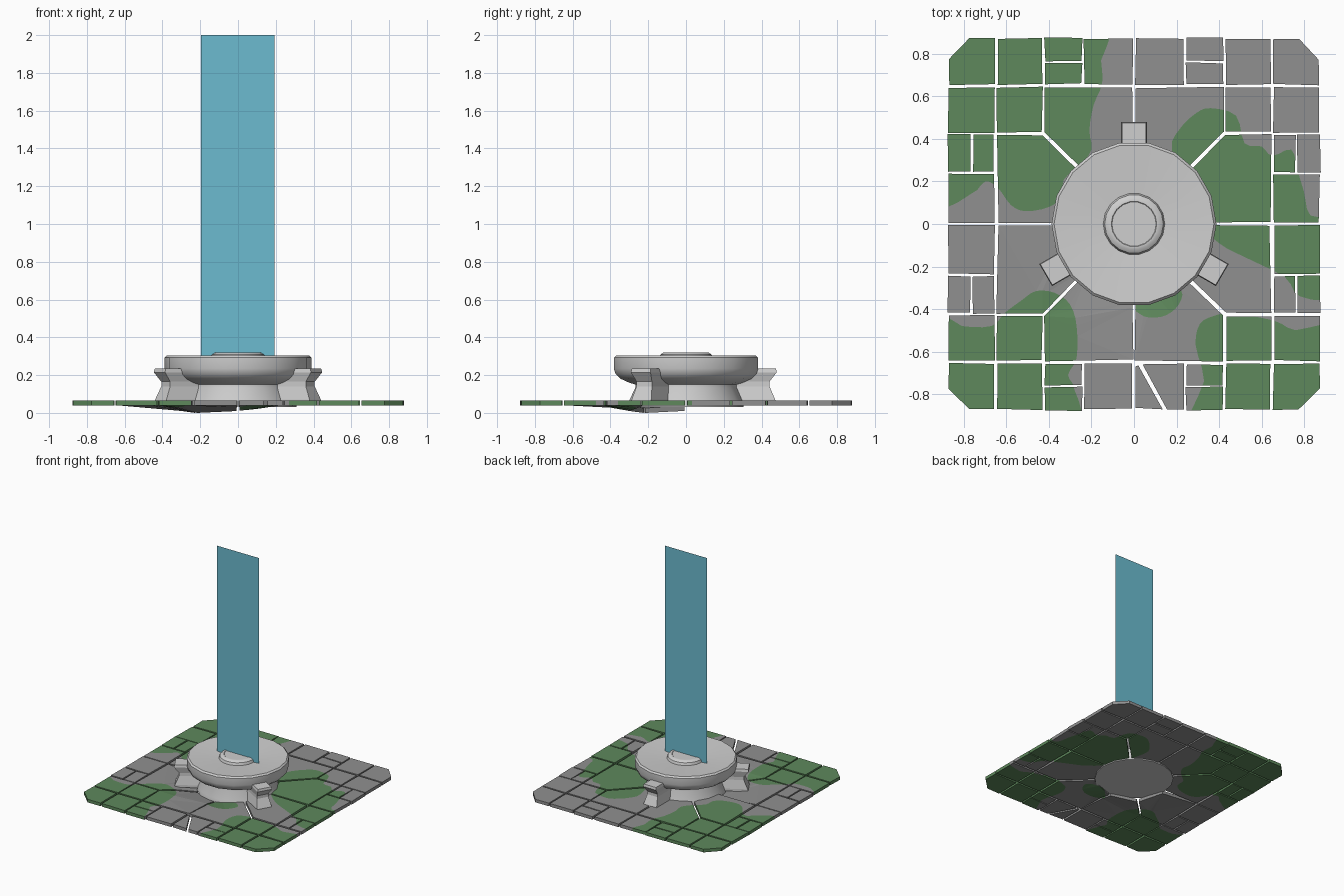
import bpy, bmesh, math, random
from mathutils import Vector
from mathutils.geometry import delaunay_2d_cdt

if "Cube" in bpy.data.objects:
    bpy.data.objects.remove(bpy.data.objects["Cube"])

random.seed(4)

def material(name, rgb):
    m = bpy.data.materials.new(name)
    m.diffuse_color = (*rgb, 1)
    m.use_nodes = True
    m.node_tree.nodes["Principled BSDF"].inputs["Base Color"].default_value = m.diffuse_color
    return m

STONE = material("grey_stone", (0.28, 0.28, 0.28))
MOSS = material("green_moss", (0.112, 0.25, 0.107))
PALE = material("pale_stone", (0.62, 0.62, 0.62))
BLUE = material("blue_beam", (0.15, 0.50, 0.63))

def finish(bm, name, mats, smooth=None):
    bmesh.ops.recalc_face_normals(bm, faces=bm.faces[:])
    me = bpy.data.meshes.new(name)
    bm.to_mesh(me)
    bm.free()
    ob = bpy.data.objects.new(name, me)
    bpy.context.collection.objects.link(ob)
    for m in mats:
        me.materials.append(m)
    if smooth:
        bpy.ops.object.select_all(action='DESELECT')
        ob.select_set(True)
        bpy.context.view_layer.objects.active = ob
        bpy.ops.object.shade_smooth_by_angle(angle=math.radians(smooth))
    return ob

def inside(p, poly):
    hit = False
    for a, b in zip(poly, poly[1:] + poly[:1]):
        if (a[1] > p[1]) != (b[1] > p[1]) and \
           p[0] < (b[0] - a[0]) * (p[1] - a[1]) / (b[1] - a[1]) + a[0]:
            hit = not hit
    return hit

def rounded(pts, steps=3):
    # closed smooth curve through the points
    out, n = [], len(pts)
    for i in range(n):
        p0, p1, p2, p3 = (Vector(pts[(i + k) % n]) for k in (-1, 0, 1, 2))
        for s in range(steps):
            t = s / steps
            out.append(tuple(0.5 * (2 * p1 + (p2 - p0) * t + (2 * p0 - 5 * p1 + 4 * p2 - p3) * t * t
                                    + (3 * p1 - p0 - 3 * p2 + p3) * t ** 3)))
    return out

# moss patches
moss_back_left = [(-.17, .95), (-.155, .77), (-.15, .66), (-.19, .56), (-.21, .44), (-.20, .35),
                  (-.26, .27), (-.33, .21), (-.34, .13), (-.40, .08), (-.51, .06), (-.58, .09),
                  (-.64, .17), (-.70, .20), (-.77, .14), (-.95, .13), (-.98, .95)]
moss_right = [(.18, .34), (.21, .44), (.29, .52), (.36, .545), (.48, .51), (.52, .38), (.60, .365),
              (.65, .32), (.74, .35), (.77, .25), (.80, .15), (.83, .04), (.95, 0), (.95, -.33),
              (.78, -.34), (.71, -.25), (.53, -.16), (.40, -.09), (.27, .05)]
moss_front_left = [(-.53, -.36), (-.46, -.315), (-.37, -.325), (-.30, -.38), (-.27, -.48),
                   (-.27, -.63), (-.31, -.71), (-.28, -.78), (-.30, -.95), (-.98, -.95),
                   (-.95, -.44), (-.81, -.48), (-.67, -.48), (-.61, -.42)]
moss_front_right = [(.29, -.57), (.31, -.47), (.37, -.435), (.46, -.42), (.66, -.455), (.76, -.50),
                    (.96, -.50), (.96, -.95), (.30, -.95), (.33, -.74)]
moss_front = [(-.01, -.37), (.03, -.425), (.08, -.44), (.15, -.43), (.21, -.38), (.22, -.31), (.1, -.26)]
patches = [rounded(p) for p in (moss_back_left, moss_right, moss_front_left, moss_front_right, moss_front)]

# paving layout: one octant and the diagonal stones, mirrored all round
def rect(x0, x1, y0, y1):
    return [(x0, y0), (x1, y0), (x1, y1), (x0, y1)]

row_stone = rect(.007, .235, .657, .872)
octant = [row_stone, rect(.245, .42, .66, .758), rect(.245, .42, .768, .876),
          rect(.431, .643, .657, .873),
          [(.006, .3), (.006, .64), (.42, .645), (.42, .432), (.215, .228)]]
diagonal = [rect(.432, .644, .432, .644),
            [(.656, .656), (.872, .656), (.872, .775), (.775, .872), (.656, .872)]]
swapped = [[(y, x) for x, y in t] for t in octant]
tiles = []
for sx in (1, -1):
    for sy in (1, -1):
        for t in octant + swapped + diagonal:
            if t is row_stone and sx > 0 > sy:
                # cracked stone at the front
                tiles.append([(.008, -.67), (.02, -.665), (.135, -.872), (.008, -.865)])
                tiles.append([(.04, -.66), (.235, -.657), (.235, -.872), (.155, -.872)])
                continue
            tiles.append([(sx * x + random.uniform(-.0035, .0035),
                           sy * y + random.uniform(-.0035, .0035)) for x, y in t])

def sink(x, y):
    # the stones left of the front have settled downwards
    if y > 0:
        return 0
    return .04 * max(0, min(1, (.36 - math.hypot(x + .12, y + .12)) / .2))

# cut stone outlines and moss outlines into one flat mesh, then thicken it
verts, edges = [], []
for loop in tiles + patches:
    s, n = len(verts), len(loop)
    verts += [Vector(p) for p in loop]
    edges += [(s + i, s + (i + 1) % n) for i in range(n)]
cv, _, cf, *_ = delaunay_2d_cdt(verts, edges, [], 0, 1e-5)
bm = bmesh.new()
tops = [bm.verts.new((v.x, v.y, .066 - sink(v.x, v.y))) for v in cv]
lows = [bm.verts.new((v.x, v.y, .040 - sink(v.x, v.y))) for v in cv]
sides = {}
for f in cf:
    c = sum((cv[i] for i in f), Vector((0, 0))) / len(f)
    if not any(inside(c, t) for t in tiles):
        continue
    mi = int(any(inside(c, p) for p in patches))
    bm.faces.new([tops[i] for i in f]).material_index = mi
    bm.faces.new([lows[i] for i in reversed(f)]).material_index = mi
    for a, b in zip(f, f[1:] + f[:1]):
        if (b, a) in sides:
            del sides[(b, a)]
        else:
            sides[(a, b)] = mi
for (a, b), mi in sides.items():
    bm.faces.new((tops[b], tops[a], lows[a], lows[b])).material_index = mi
bmesh.ops.delete(bm, geom=[v for v in bm.verts if not v.link_faces], context='VERTS')
finish(bm, "paving_stones", [STONE, MOSS])

def loft(bm, rings):
    rows = [[bm.verts.new(p) for p in r] for r in rings]
    n = len(rows[0])
    for lo, hi in zip(rows, rows[1:]):
        for i in range(n):
            j = (i + 1) % n
            bm.faces.new((lo[i], lo[j], hi[j], hi[i]))
    bm.faces.new(rows[0][::-1])
    bm.faces.new(rows[-1])

# round pedestal with dished top and central boss
profile = [(.31, .03), (.305, .065), (.272, .135), (.272, .15), (.305, .16), (.35, .18), (.378, .205),
           (.388, .235), (.388, .292), (.376, .304), (.145, .288), (.138, .308), (.12, .32), (.107, .32),
           (.104, .317)]
N = 18
bm = bmesh.new()
loft(bm, [[(r * math.cos(2 * math.pi * i / N), r * math.sin(2 * math.pi * i / N), z) for i in range(N)]
          for r, z in profile])
finish(bm, "pedestal", [PALE], 35)

# three pinched feet
foot = [(.05, .06, .478), (.07, .06, .472), (.14, .047, .442), (.165, .047, .442),
        (.215, .06, .48), (.235, .056, .476)]
for k, label in enumerate(("back", "left", "right")):
    a = math.radians(90 + 120 * k)
    u, w = Vector((math.cos(a), math.sin(a), 0)), Vector((-math.sin(a), math.cos(a), 0))
    bm = bmesh.new()
    loft(bm, [[u * r + w * s + Vector((0, 0, z)) for r, s in ((.24, -h), (out, -h), (out, h), (.24, h))]
              for z, h, out in foot])
    finish(bm, label + "_foot", [PALE])

# upright flat beam
bm = bmesh.new()
bm.faces.new([bm.verts.new(p) for p in ((-.195, 0, .285), (.192, 0, .285), (.192, 0, 2), (-.195, 0, 2))])
finish(bm, "light_beam", [BLUE])
